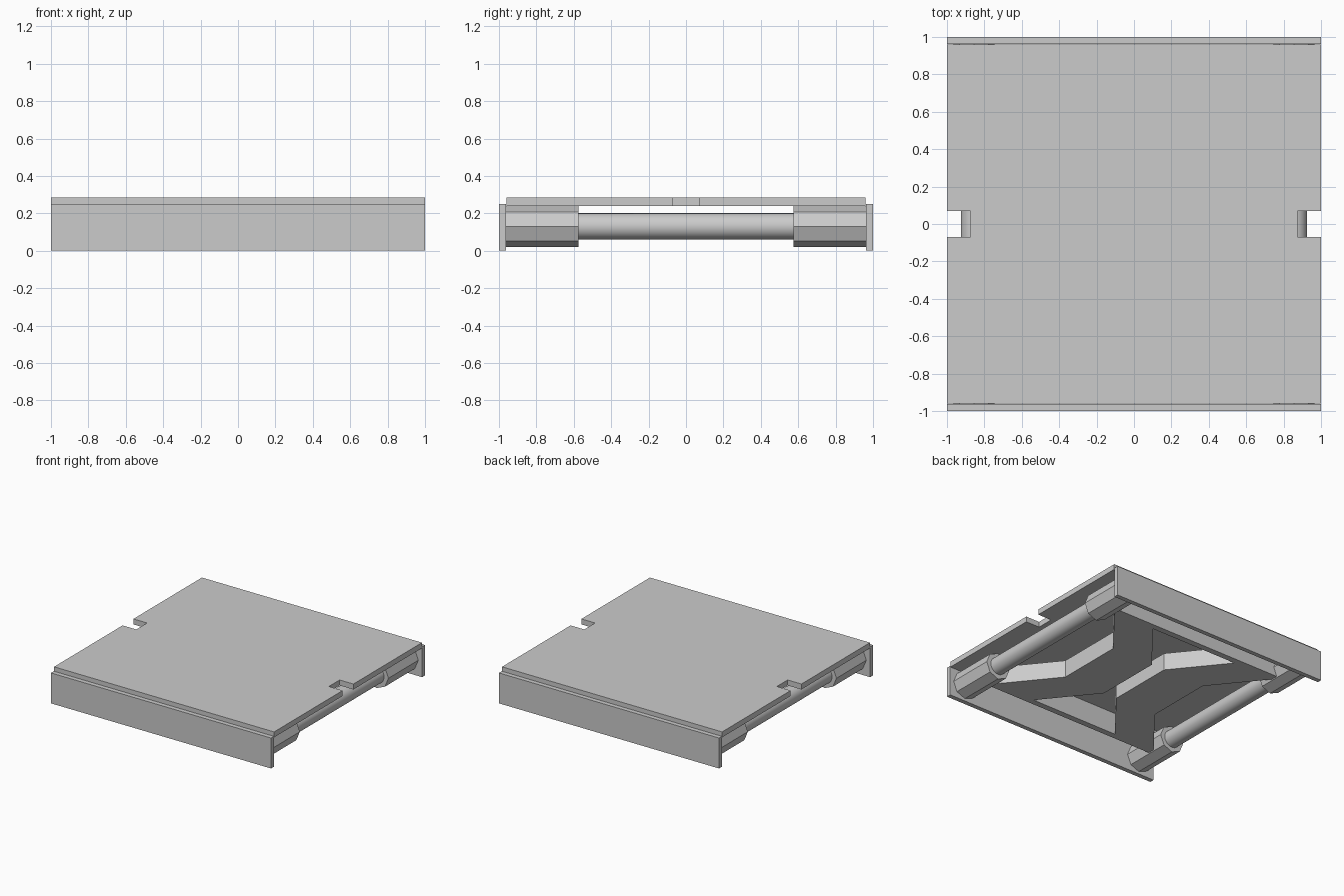
import bpy, bmesh, math

cube = bpy.data.objects.get("Cube")
if cube:
    bpy.data.objects.remove(cube, do_unlink=True)

grey = bpy.data.materials.new("plain_grey")
grey.use_nodes = True
color = (0.6, 0.6, 0.6, 1)
grey.diffuse_color = color
grey.node_tree.nodes["Principled BSDF"].inputs["Base Color"].default_value = color


def prism(name, outline, z0, z1):
    """Extrude a flat outline between two heights."""
    bm = bmesh.new()
    face = bm.faces.new([bm.verts.new((x, y, z0)) for x, y in outline])
    top = bmesh.ops.extrude_face_region(bm, geom=[face])["geom"]
    moved = [v for v in top if isinstance(v, bmesh.types.BMVert)]
    bmesh.ops.translate(bm, verts=moved, vec=(0, 0, z1 - z0))
    bmesh.ops.recalc_face_normals(bm, faces=bm.faces)
    mesh = bpy.data.meshes.new(name)
    bm.to_mesh(mesh)
    bm.free()
    mesh.materials.append(grey)
    obj = bpy.data.objects.new(name, mesh)
    bpy.context.collection.objects.link(obj)
    return obj


def box(name, x, y0, y1, z0, z1):
    return prism(name, [(-x, y0), (x, y0), (x, y1), (-x, y1)], z0, z1)


def bar(name, x, y, length, radius, sides):
    """Round or faceted bar lying along y."""
    bpy.ops.mesh.primitive_cylinder_add(
        vertices=sides, radius=radius, depth=length,
        location=(x, y, 0.13), rotation=(math.pi / 2, 0, 0))
    obj = bpy.context.object
    obj.name = name
    obj.data.materials.append(grey)
    return obj


# Top deck with a notch in the middle of each side
quarter = [(1, -0.96), (1, -0.07), (0.875, -0.07)]
half = quarter + [(x, -y) for x, y in reversed(quarter)]
prism("top_deck", half + [(-x, -y) for x, y in half], 0.24, 0.285)

# Upright end plates and cross beams
for end, s in (("front", -1), ("back", 1)):
    box(end + "_plate", 1, *sorted((0.963 * s, s)), 0, 0.25)
    box(end + "_cross_beam", 0.86, *sorted((0.70 * s, 0.75 * s)), 0.06, 0.24)

for side, s in (("left", 1), ("right", -1)):
    # Side rod between two eight-sided housings
    rod = bar(side + "_rod", 0.855 * s, 0, 1.2, 0.07, 32)
    bpy.ops.object.shade_smooth_by_angle()
    for end, e in (("front", -1), ("back", 1)):
        bar(side + "_" + end + "_housing", 0.855 * s, 0.77 * e, 0.39, 0.11, 8)
    # Bent half of the crossed brace
    edge = [(0.78, -0.70), (0.44, -0.28), (0.44, 0.28), (0.78, 0.70)]
    outline = edge + [(x - 0.38, y) for x, y in reversed(edge)]
    prism(side + "_brace", [(x * s, y) for x, y in outline], 0.06, 0.203)
